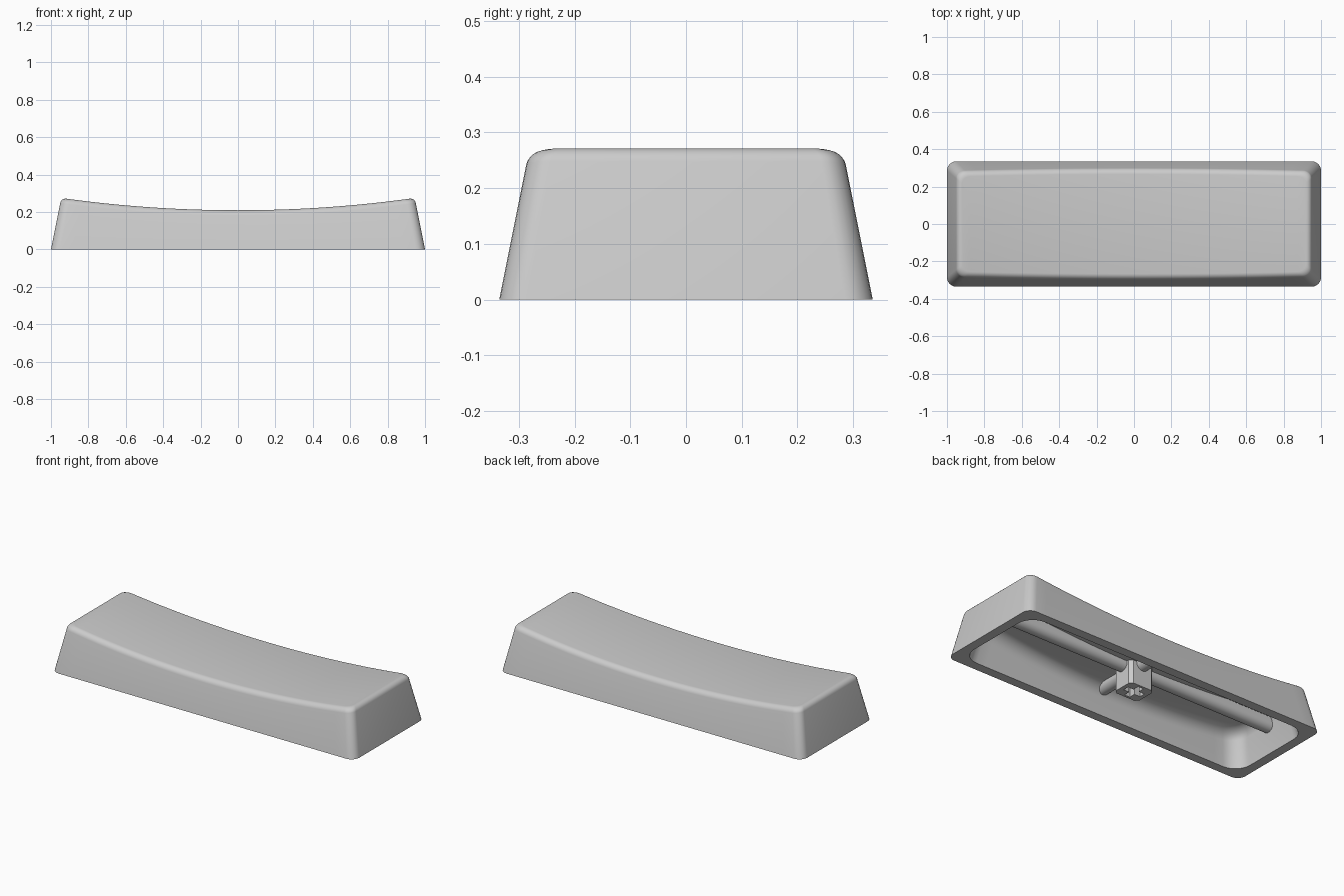
import bpy
import bmesh
from math import sin, cos, pi

if "Cube" in bpy.data.objects:
    bpy.data.objects.remove(bpy.data.objects["Cube"], do_unlink=True)

grey = bpy.data.materials.new("light_grey_plastic")
grey.use_nodes = True
grey.diffuse_color = (0.6, 0.6, 0.6, 1)
grey.node_tree.nodes["Principled BSDF"].inputs["Base Color"].default_value = (0.6, 0.6, 0.6, 1)

TAPER = 0.2
ARC_STEPS = 6
LONG_STEPS = 28


def finish(name, bm):
    bmesh.ops.recalc_face_normals(bm, faces=bm.faces)
    mesh = bpy.data.meshes.new(name)
    bm.to_mesh(mesh)
    bm.free()
    mesh.materials.append(grey)
    ob = bpy.data.objects.new(name, mesh)
    bpy.context.collection.objects.link(ob)
    return ob


def smooth(ob):
    bpy.ops.object.select_all(action="DESELECT")
    ob.select_set(True)
    bpy.context.view_layer.objects.active = ob
    bpy.ops.object.shade_smooth_by_angle(angle=pi / 6)


def top_height(x):
    return 0.209 + 0.073 * x * x


def half_outline(hx, hy, r):
    """Front half of a rounded rectangle, running from -x to +x."""
    left = []
    for i in range(ARC_STEPS + 1):
        a = pi / 2 * i / ARC_STEPS
        left.append((-hx + r - r * cos(a), -hy + r - r * sin(a)))
    span = 2 * (hx - r)
    middle = [(-hx + r + span * i / LONG_STEPS, -hy) for i in range(1, LONG_STEPS)]
    return left + middle + [(-x, y) for x, y in reversed(left)]


def skin(hx, hy, r, fillet, sink):
    """Rings of a tapered wall rising from the ground into a dished, filleted top."""
    half = half_outline(hx, hy, r)
    outline = half + [(x, -y) for x, y in reversed(half)]
    rings = [[(x, y, 0) for x, y in outline]]
    for i in range(ARC_STEPS + 1):
        a = pi / 2 * i / ARC_STEPS
        extra, drop = fillet * (1 - cos(a)), fillet * (1 - sin(a))
        ring = []
        for x, y in outline:
            z = top_height(x * (0.95 - extra)) - sink - drop
            inset = TAPER * z + extra
            ring.append((x * (1 - inset / hx), y * (1 - inset / hy), z))
        rings.append(ring)
    return rings


# Shell: ceiling of the cavity, down its wall, across the rim, up the outside
inner = skin(0.945, 0.28, 0.1, 0.06, 0.055)
outer = skin(1.0, 0.335, 0.05, 0.027, 0)
bm = bmesh.new()
rings = [[bm.verts.new(p) for p in ring] for ring in inner[::-1] + outer]
n = len(rings[0])
for low, high in zip(rings, rings[1:]):
    for j in range(n):
        k = (j + 1) % n
        bm.faces.new((low[j], low[k], high[k], high[j]))
for cap in (rings[0], rings[-1]):
    for j in range(n // 2 - 1):
        bm.faces.new((cap[j], cap[j + 1], cap[n - 2 - j], cap[n - 1 - j]))
smooth(finish("keycap_shell", bm))


def prism(name, points, z0, z1):
    bm = bmesh.new()
    face = bm.faces.new([bm.verts.new((x, y, z0)) for x, y in points])
    lifted = bmesh.ops.extrude_face_region(bm, geom=[face])["geom"]
    verts = [v for v in lifted if isinstance(v, bmesh.types.BMVert)]
    bmesh.ops.translate(bm, verts=verts, vec=(0, 0, z1 - z0))
    return finish(name, bm)


def rib(name, half_length, along_x, radius, z_mid, z_top):
    """Bar with a rounded underside, reaching up into the ceiling."""
    arc = [(-radius * cos(pi * i / 12), z_mid - radius * sin(pi * i / 12)) for i in range(13)]
    profile = [(-radius, z_top)] + arc + [(radius, z_top)]
    bm = bmesh.new()
    ends = []
    for s in (-half_length, half_length):
        pts = [(s, u, z) if along_x else (u, s, z) for u, z in profile]
        ends.append([bm.verts.new(p) for p in pts])
        bm.faces.new(ends[-1])
    for j in range(len(profile)):
        k = (j + 1) % len(profile)
        bm.faces.new((ends[0][j], ends[0][k], ends[1][k], ends[1][j]))
    smooth(finish(name, bm))


# Underside ribs
rib("long_rib", 0.92, True, 0.04, 0.15, 0.18)
rib("cross_rib", 0.26, False, 0.04, 0.15, 0.18)

# Stem with chamfered corners
w, d, c = 0.08, 0.07, 0.018
stem_outline = [(-w, -d + c), (-w + c, -d), (w - c, -d), (w, -d + c),
                (w, d - c), (w - c, d), (-w + c, d), (-w, d - c)]
stem = prism("stem", stem_outline, 0.015, 0.18)

# Cross-shaped socket cut into the stem
a, t = 0.056, 0.018
cross = [(-a, -t), (-t, -t), (-t, -a), (t, -a), (t, -t), (a, -t),
         (a, t), (t, t), (t, a), (-t, a), (-t, t), (-a, t)]
cutter = prism("socket_cutter", cross, -0.02, 0.13)
cutter.hide_render = True
cutter.display_type = "WIRE"
cut = stem.modifiers.new("socket", "BOOLEAN")
cut.operation = "DIFFERENCE"
cut.solver = "EXACT"
cut.object = cutter
cutter.hide_set(True)
